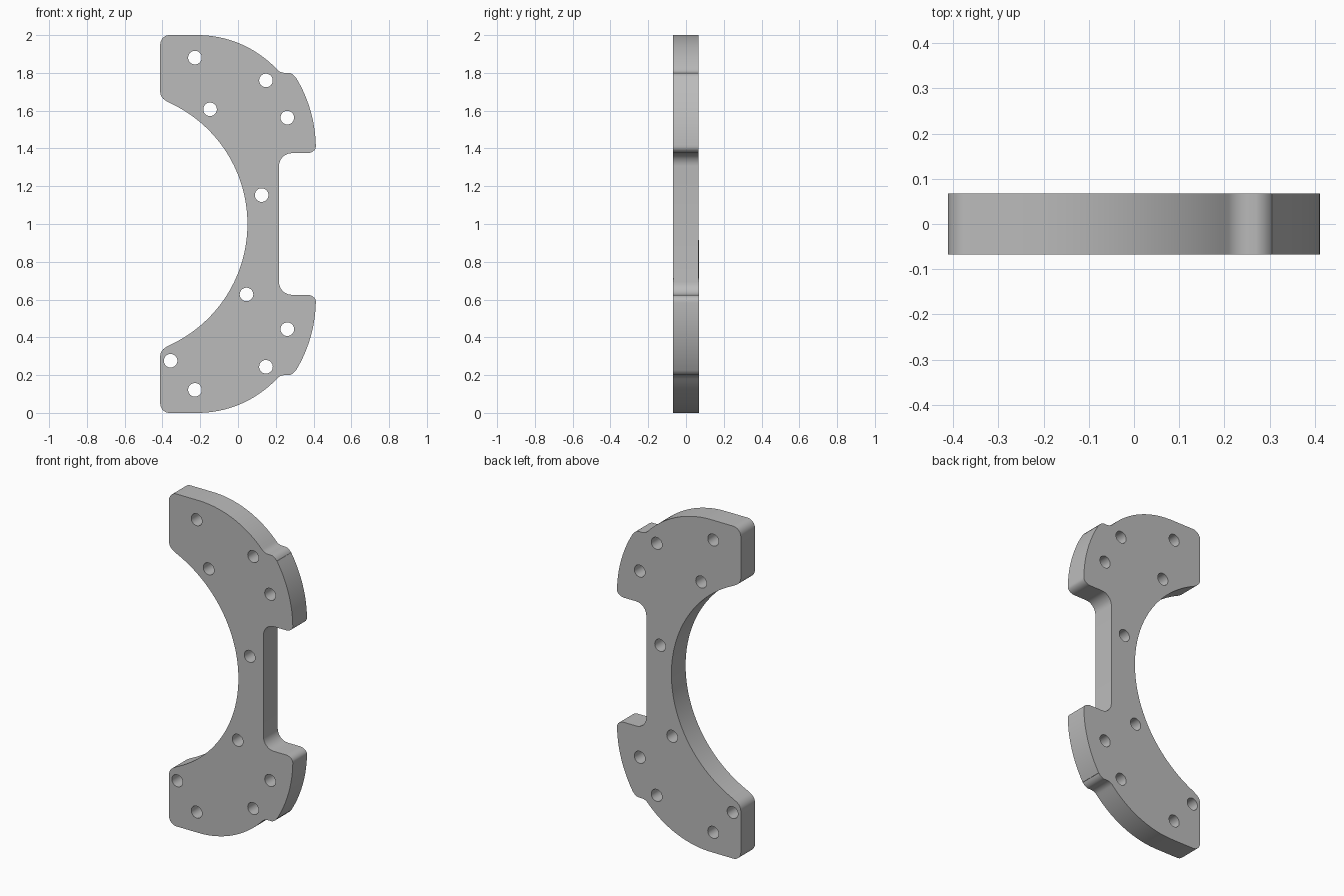
import bpy
import bmesh
from math import sin, cos, radians, atan2, sqrt
from mathutils import Vector

cube = bpy.data.objects.get("Cube")
if cube:
    bpy.data.objects.remove(cube, do_unlink=True)

THICKNESS = 0.135
HOLE_RADIUS = 0.036


def arc(center, radius, start, end, count):
    """Points on a circle between two angles in radians."""
    cx, cz = center
    return [(cx + radius * cos(start + (end - start) * i / count),
             cz + radius * sin(start + (end - start) * i / count))
            for i in range(count + 1)]


def fillet(p, corner, q, count=8):
    """Rounded corner from p to q, tangent to the lines meeting at corner."""
    p, c, q = Vector(p), Vector(corner), Vector(q)
    w = sin((p - c).angle(q - c) / 2)
    points = []
    for i in range(count + 1):
        t = i / count
        a, b, d = (1 - t) ** 2, 2 * w * t * (1 - t), t * t
        points.append(tuple((p * a + c * b + q * d) / (a + b + d)))
    return points


def arc_by_height(center, radius, z0, z1, count):
    """Right-hand arc of a circle between two heights."""
    angles = [atan2(z - center[1], sqrt(radius ** 2 - (z - center[1]) ** 2))
              for z in (z0, z1)]
    return arc(center, radius, *angles, count)


# Upper half of the outline, measured from the mid height
half = arc_by_height((-0.655, 0), 0.705, 0, 0.643, 28)                # inner bow
half += fillet((-0.374, 0.648), (-0.412, 0.665), (-0.412, 0.70))      # inner tip
half += fillet((-0.412, 0.95), (-0.412, 1), (-0.362, 1))              # outer tip
half += arc((-0.215, 0.42), 0.58, radians(90), radians(44), 20)       # outer bow
half += fillet((0.21, 0.815), (0.226, 0.80), (0.25, 0.80))            # small step
half += fillet((0.27, 0.80), (0.292, 0.797), (0.305, 0.775))
half += arc_by_height((-0.31, 0.40), 0.722, 0.775, 0.42, 14)          # ear rim
half += fillet((0.412, 0.41), (0.412, 0.375), (0.365, 0.375))         # ear corner
half += fillet((0.285, 0.375), (0.217, 0.375), (0.217, 0.307))        # waist corner

outline = [(x, 1 + z) for x, z in half]
outline += [(x, 1 - z) for x, z in reversed(half[1:])]

# Drilled holes
holes = [(-0.228, 1.881), (-0.148, 1.607), (0.148, 1.76), (0.261, 1.563),
         (0.125, 1.153), (0.045, 0.627), (0.261, 0.443), (0.148, 0.244),
         (-0.228, 0.122), (-0.357, 0.276)]
loops = [outline] + [arc(h, HOLE_RADIUS, 0, radians(360), 32)[:-1] for h in holes]

# Plate: filled profile with holes, extruded to thickness
profile = bpy.data.curves.new("bracket_plate", "CURVE")
profile.dimensions = "2D"
profile.fill_mode = "BOTH"
profile.extrude = THICKNESS / 2
for loop in loops:
    spline = profile.splines.new("POLY")
    spline.points.add(len(loop) - 1)
    for point, (x, z) in zip(spline.points, loop):
        point.co = (x, z, 0, 1)
    spline.use_cyclic_u = True

plate = bpy.data.objects.new("bracket_plate", profile)
bpy.context.collection.objects.link(plate)
plate.rotation_euler.x = radians(90)
bpy.ops.object.select_all(action="DESELECT")
plate.select_set(True)
bpy.context.view_layer.objects.active = plate
bpy.ops.object.convert(target="MESH")
plate = bpy.context.object
bpy.ops.object.transform_apply(location=False, rotation=True, scale=False)

# Weld caps to walls
bm = bmesh.new()
bm.from_mesh(plate.data)
bmesh.ops.remove_doubles(bm, verts=bm.verts, dist=0.0001)
bmesh.ops.recalc_face_normals(bm, faces=bm.faces)
bm.to_mesh(plate.data)
bm.free()
bpy.ops.object.shade_smooth_by_angle(angle=radians(30))

# Material
grey = bpy.data.materials.new("light grey metal")
grey.use_nodes = True
colour = (0.5, 0.5, 0.5, 1)
grey.diffuse_color = colour
grey.node_tree.nodes["Principled BSDF"].inputs["Base Color"].default_value = colour
plate.data.materials.clear()
plate.data.materials.append(grey)
